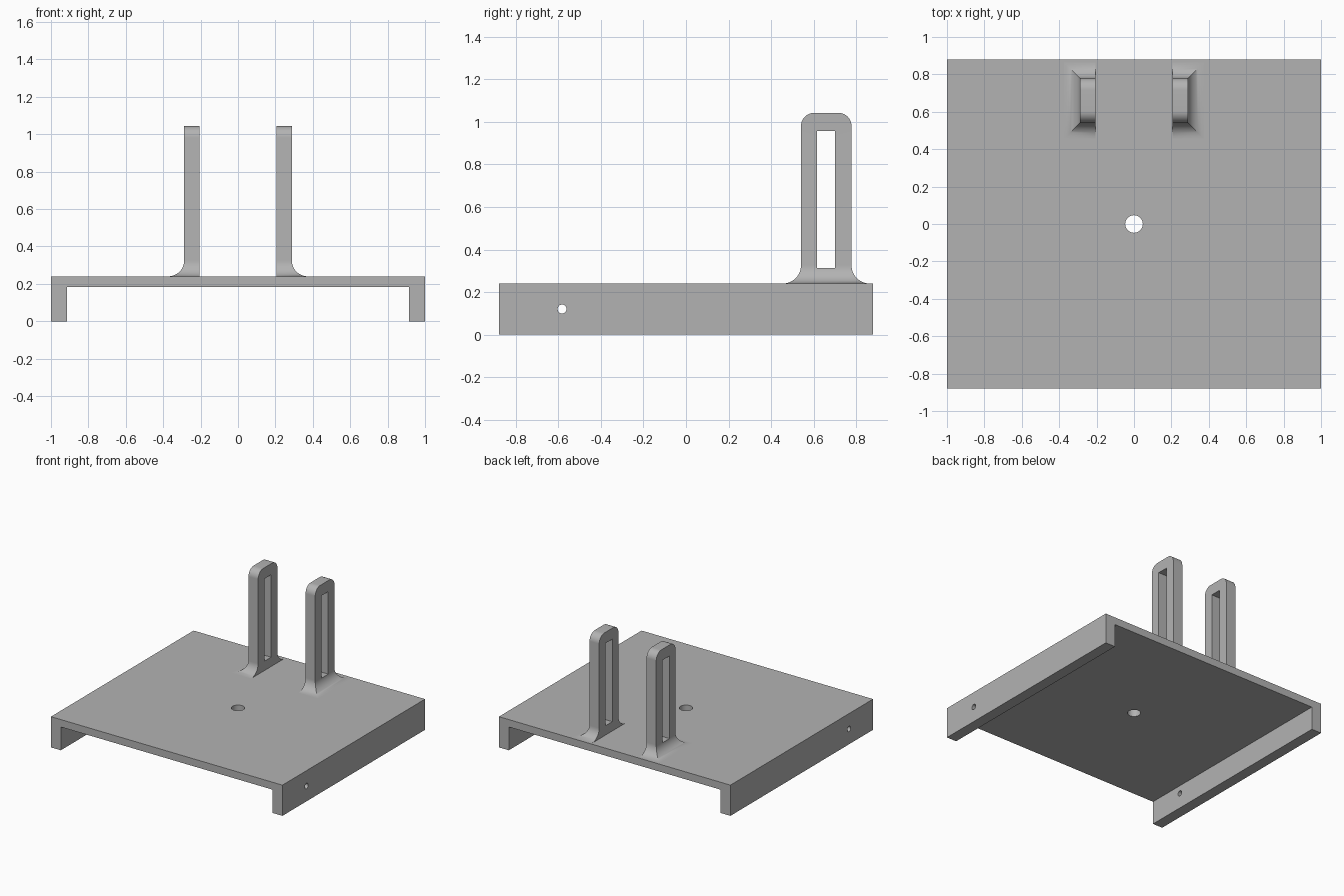
import bpy, bmesh, math
from mathutils import Matrix

if "Cube" in bpy.data.objects:
    bpy.data.objects.remove(bpy.data.objects["Cube"])

grey = bpy.data.materials.new("light_grey")
grey.diffuse_color = (0.45, 0.45, 0.45, 1)
grey.use_nodes = True
grey.node_tree.nodes["Principled BSDF"].inputs["Base Color"].default_value = grey.diffuse_color


def make_object(name, bm):
    bmesh.ops.recalc_face_normals(bm, faces=bm.faces)
    me = bpy.data.meshes.new(name)
    bm.to_mesh(me)
    bm.free()
    me.materials.append(grey)
    ob = bpy.data.objects.new(name, me)
    bpy.context.collection.objects.link(ob)
    return ob


def cylinder(name, radius, depth, matrix):
    bm = bmesh.new()
    bmesh.ops.create_cone(bm, cap_ends=True, segments=32, radius1=radius,
                          radius2=radius, depth=depth, matrix=matrix)
    return make_object(name, bm)


def box(name, lo, hi):
    bm = bmesh.new()
    centre = [(a + b) / 2 for a, b in zip(lo, hi)]
    size = [b - a for a, b in zip(lo, hi)]
    bmesh.ops.create_cube(bm, size=1, matrix=Matrix.Translation(centre) @ Matrix.Diagonal((*size, 1)))
    return make_object(name, bm)


def finish(ob, cutters, mirror=False):
    """Cut, optionally mirror across x, apply everything and shade."""
    for c in cutters:
        mod = ob.modifiers.new("cut", 'BOOLEAN')
        mod.operation, mod.solver, mod.object = 'DIFFERENCE', 'EXACT', c
    if mirror:
        ob.modifiers.new("mirror", 'MIRROR')
    bpy.ops.object.select_all(action='DESELECT')
    bpy.context.view_layer.objects.active = ob
    ob.select_set(True)
    for mod in list(ob.modifiers):
        bpy.ops.object.modifier_apply(modifier=mod.name)
    bpy.ops.object.shade_smooth_by_angle(angle=math.radians(30))
    for c in cutters:
        bpy.data.objects.remove(c, do_unlink=True)


# Base: channel profile extruded front to back
TOP, UNDER, WALL, DEPTH = 0.24, 0.182, 0.915, 0.88
profile = [(-1, 0), (-WALL, 0), (-WALL, UNDER), (WALL, UNDER),
           (WALL, 0), (1, 0), (1, TOP), (-1, TOP)]
bm = bmesh.new()
face = bm.faces.new([bm.verts.new((x, -DEPTH, z)) for x, z in profile])
ext = bmesh.ops.extrude_face_region(bm, geom=[face])
bmesh.ops.translate(bm, vec=(0, 2 * DEPTH, 0),
                    verts=[v for v in ext["geom"] if isinstance(v, bmesh.types.BMVert)])
base = make_object("base", bm)

# Centre hole in the top and a pin hole through both side walls
centre_hole = cylinder("centre_hole", 0.047, 0.4, Matrix.Translation((0, 0, 0.2)))
pin_hole = cylinder("pin_hole", 0.021, 3,
                    Matrix.Translation((0, -0.583, 0.12)) @ Matrix.Rotation(math.pi / 2, 4, 'Y'))
finish(base, [centre_hole, pin_hole])

# Posts: stacked rectangular rings, flared at the foot and rounded at the top
X_IN, X_OUT, Y_MID, Y_HALF, POST_TOP = 0.205, 0.288, 0.66, 0.119, 1.043
FLARE, ROUND, STEPS = 0.085, 0.062, 12
rings = [(TOP - 0.01, FLARE, FLARE)]           # height, outset in x, outset in y
for i in range(STEPS + 1):
    a = math.pi / 2 * i / STEPS
    out = FLARE * (1 - math.sin(a))
    rings.append((TOP + FLARE * (1 - math.cos(a)), out, out))
for i in range(STEPS + 1):
    a = math.pi / 2 * i / STEPS
    rings.append((POST_TOP - ROUND * (1 - math.sin(a)), 0, -ROUND * (1 - math.cos(a))))

bm = bmesh.new()
loops = []
for z, ox, oy in rings:
    h = Y_HALF + oy
    loops.append([bm.verts.new((x, y, z)) for x, y in
                  ((X_IN, Y_MID - h), (X_OUT + ox, Y_MID - h),
                   (X_OUT + ox, Y_MID + h), (X_IN, Y_MID + h))])
for a, b in zip(loops, loops[1:]):
    for k in range(4):
        n = (k + 1) % 4
        bm.faces.new((a[k], a[n], b[n], b[k]))
bm.faces.new(loops[0])
bm.faces.new(loops[-1])
posts = make_object("slotted_posts", bm)

# Slot through each post
slot = box("slot", (0.1, 0.617, 0.313), (0.5, 0.701, 0.957))
finish(posts, [slot], mirror=True)
